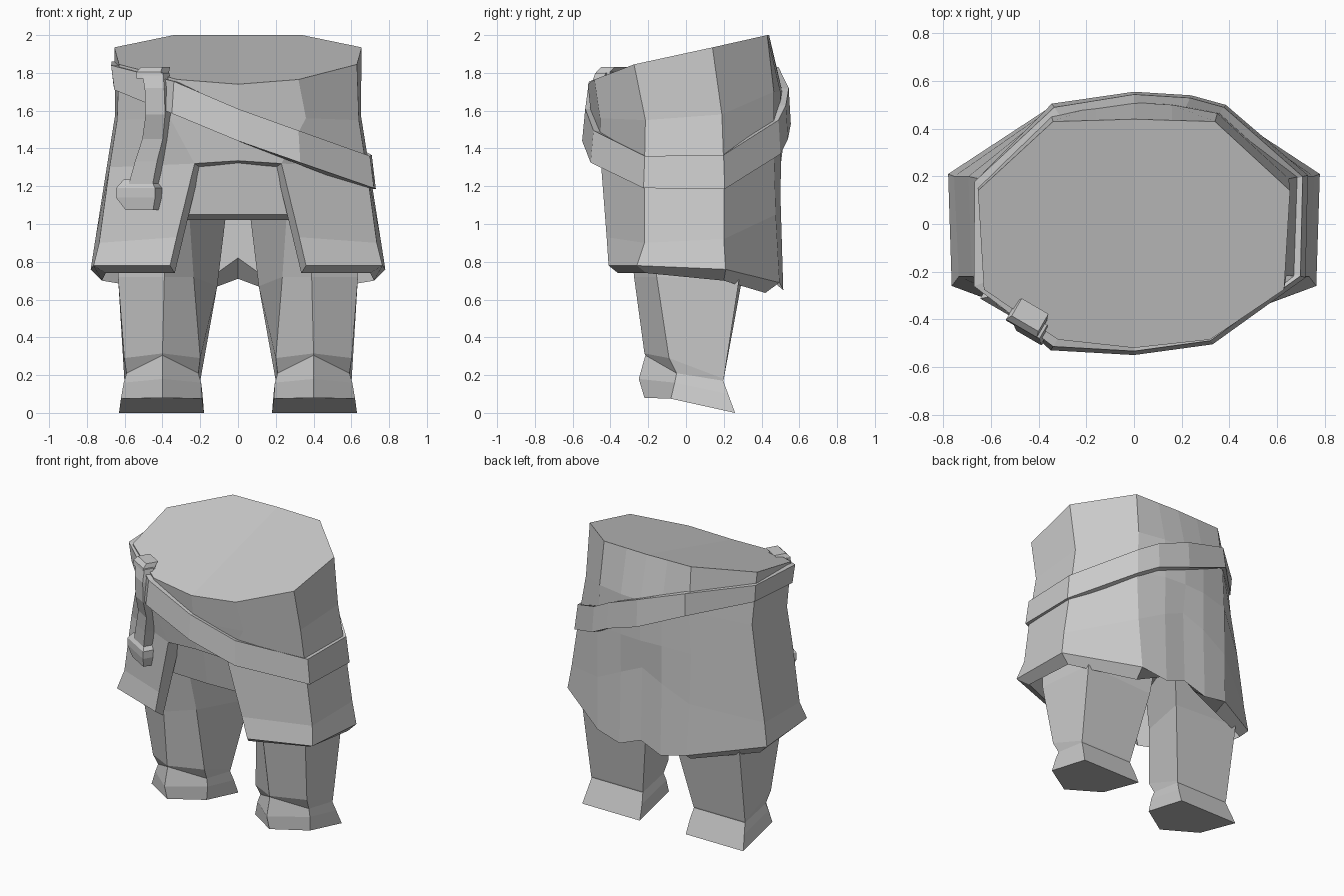
import bpy, bmesh
from mathutils import Vector

grey = bpy.data.materials.new("cloth_grey")
grey.diffuse_color = (0.6, 0.6, 0.6, 1)


def finish(name, bm, mirror=False):
    bmesh.ops.recalc_face_normals(bm, faces=bm.faces)
    me = bpy.data.meshes.new(name)
    bm.to_mesh(me)
    bm.free()
    me.materials.append(grey)
    ob = bpy.data.objects.new(name, me)
    bpy.context.collection.objects.link(ob)
    if mirror:
        ob.modifiers.new("mirror", 'MIRROR').merge_threshold = 0.002
    return ob


def add(bm, pts):
    return [bm.verts.new(p) for p in pts]


def strip(bm, a, b, closed=False):
    n = len(a)
    for i in range(n if closed else n - 1):
        j = (i + 1) % n
        bm.faces.new((a[i], a[j], b[j], b[i]))


def loft(bm, rings, closed=True, caps=True):
    vs = [add(bm, r) for r in rings]
    for a, b in zip(vs, vs[1:]):
        strip(bm, a, b, closed)
    if caps:
        bm.faces.new(vs[0])
        bm.faces.new(vs[-1])
    return vs


# Tunic: half of the shell, columns run from front centre round to back centre
bm = bmesh.new()
rim = add(bm, [(0, -.52, 1.74), (.32, -.485, 1.765), (.63, -.275, 1.845), (.655, .14, 1.935),
               (.34, .43, 2), (.16, .435, 2), (0, .44, 2)])
chest = add(bm, [(0, -.5, 1.55), (.36, -.455, 1.56), (.64, -.215, 1.55), (.65, .19, 1.58),
                 (.35, .465, 1.7), (.16, .5, 1.7), (0, .51, 1.7)])
waist = add(bm, [(0, -.46, 1.335), (.23, -.45, 1.32), (.68, -.22, 1.3), (.695, .2, 1.3),
                 (.365, .465, 1.4), (.16, .505, 1.42), (0, .515, 1.42)])
skirt = add(bm, [(.325, -.42, .93), (.735, -.22, .9), (.755, .2, .92),
                 (.36, .475, 1.05), (.16, .5, 1.15), (0, .49, 1.22)])
hem = add(bm, [(.36, -.41, .78), (.765, -.26, .78), (.78, .21, .76),
               (.345, .495, .69), (.16, .515, .65), (0, .505, .71)])
strip(bm, rim, chest)
strip(bm, chest, waist)
strip(bm, waist[1:], skirt)
strip(bm, skirt, hem)
bm.faces.new(rim)
# turned-in hem, slit walls and lining
hem_in = add(bm, [(.335, -.36, .74), (.70, -.21, .74), (.72, .2, .70),
                  (.33, .42, .635), (.14, .43, .72), (0, .43, .82)])
lining = add(bm, [(.2, -.36, 1.3), (.62, -.18, 1.15), (.64, .19, 1.15),
                  (.34, .41, 1.15), (.14, .43, 1.15), (0, .43, 1.15)])
arch = bm.verts.new((0, -.37, 1.32))
strip(bm, hem, hem_in)
strip(bm, hem_in, lining)
bm.faces.new((waist[1], skirt[0], hem[0], hem_in[0], lining[0]))
bm.faces.new((waist[0], waist[1], lining[0], arch))
finish("tunic", bm, True)

# Trouser seat seen inside the front slit
bm = bmesh.new()
seat = []
for z, f, w in ((1.02, -.28, .27), (1.05, -.335, .27), (1.36, -.385, .24)):
    seat.append([(0, f - .01, z), (w, f, z), (.6, -.16, z), (.6, .2, z), (.33, .4, z), (0, .41, z)])
loft(bm, seat, closed=False)
finish("trouser_seat", bm, True)

# Trouser leg and shoe: five-sided with a ridge down the front, sole tips down at the heel
bm = bmesh.new()
leg = [
    [(.38, -.31, 1.08), (.62, -.18, 1.08), (.6, .27, 1.08), (.06, .33, 1.08), (.26, -.2, 1.08)],
    [(.39, -.275, .72), (.635, -.155, .72), (.615, .28, .7), (.11, .29, .67), (.235, -.13, .72)],
    [(.4, -.22, .315), (.602, -.09, .29), (.602, .2, .18), (.198, .2, .18), (.2, -.09, .29)],
    [(.4, -.215, .305), (.59, -.05, .21), (.6, .197, .17), (.2, .197, .17), (.21, -.05, .21)],
    [(.4, -.25, .18), (.605, -.06, .16), (.612, .223, .1), (.188, .223, .1), (.195, -.06, .16)],
    [(.4, -.22, .08), (.62, -.08, .075), (.63, .26, 0), (.18, .26, 0), (.19, -.08, .075)],
]
loft(bm, leg)
finish("trouser_leg_and_shoe", bm, True)

# Slanted belt: (x, y, low z, height, top scale) round the body, high on the left hip
bm = bmesh.new()
path = [(0, -.55, 1.44, .17, .97), (.33, -.505, 1.325, .17, .97), (.72, -.225, 1.19, .17, .97),
        (.73, .205, 1.185, .18, .97), (.385, .5, 1.37, .18, .98), (.24, .54, 1.45, .18, .98),
        (0, .555, 1.53, .19, .98), (-.345, .505, 1.68, .15, .97), (-.66, .175, 1.74, .12, 1.015),
        (-.655, -.255, 1.71, .13, 1.025), (-.35, -.53, 1.585, .17, .97)]
rings = [[(x * .9, y * .9, z) for x, y, z, h, t in path],
         [(x, y, z) for x, y, z, h, t in path],
         [(x * t, y * t, z + h) for x, y, z, h, t in path],
         [(x * .88, y * .88, z + h * .97) for x, y, z, h, t in path]]
vs = loft(bm, rings, caps=False)
strip(bm, vs[-1], vs[0], True)
finish("belt", bm)

# Hanging strap, its loop over the belt and the end tab
out = Vector((-.5, -.86, 0))
side = Vector((.86, -.5, 0))


def ribbon(name, pts, depth):
    b = bmesh.new()
    sec = []
    for x, y, z, w in pts:
        c = Vector((x, y, z))
        sec.append([c - side * w - out * depth, c + side * w - out * depth,
                    c + side * w + out * .015, c - side * w + out * .015])
    loft(b, sec)
    finish(name, b)


ribbon("strap", [(-.445, -.435, 1.8, .065), (-.435, -.465, 1.72, .06), (-.43, -.465, 1.58, .06),
                 (-.445, -.41, 1.45, .063), (-.48, -.38, 1.33, .068), (-.515, -.355, 1.18, .075)], .05)
ribbon("strap_loop", [(-.465, -.43, 1.77, .075), (-.465, -.425, 1.805, .075),
                      (-.45, -.405, 1.83, .065)], .07)
ribbon("strap_tab", [(-.515, -.36, 1.075, .085), (-.535, -.36, 1.14, .12),
                     (-.535, -.36, 1.19, .12), (-.525, -.335, 1.235, .085)], .07)
